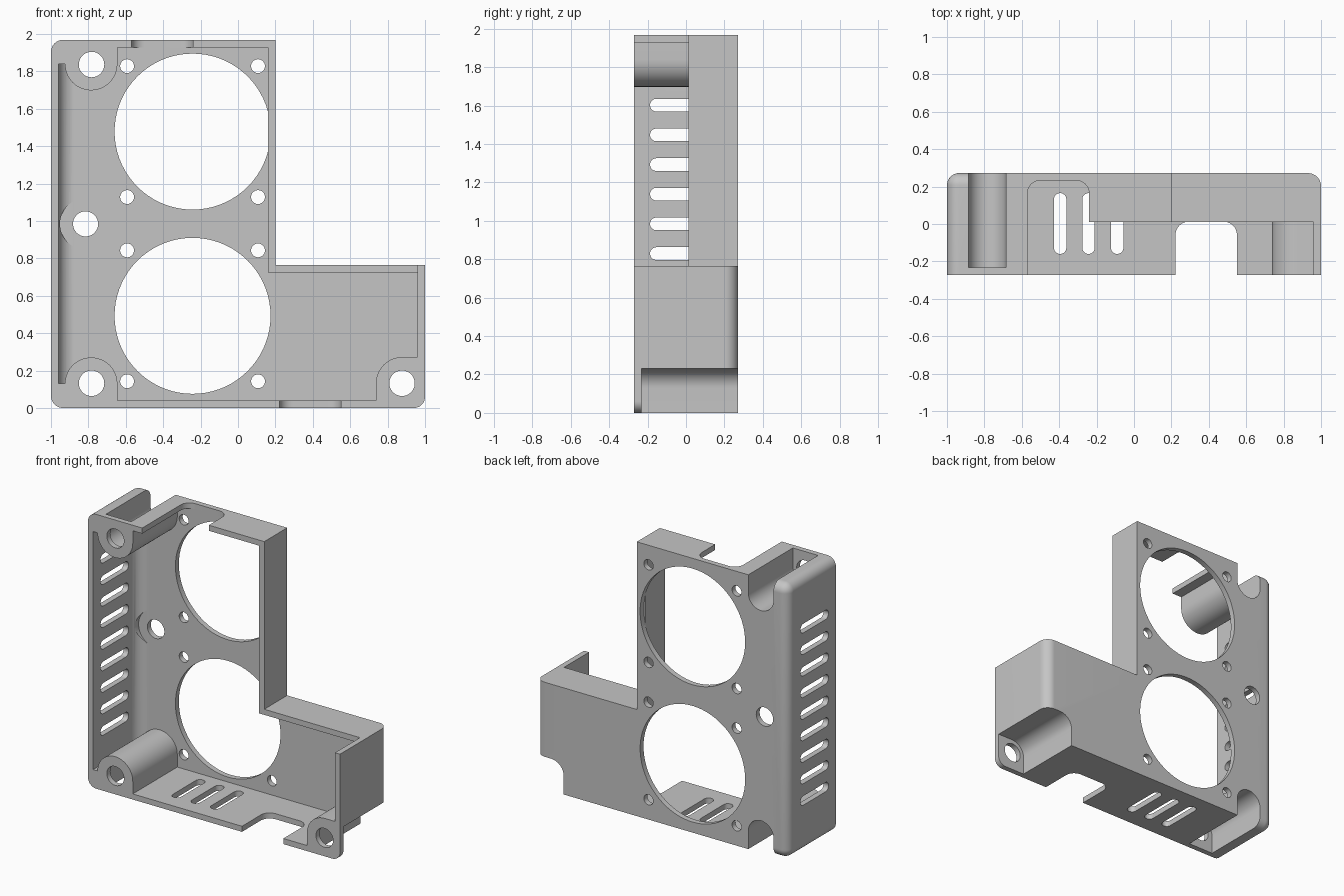
import bpy, bmesh
from math import pi, sin, cos
from mathutils import Vector

cube = bpy.data.objects.get("Cube")
if cube:
    bpy.data.objects.remove(cube, do_unlink=True)

H = 1.968      # height
D = 0.272      # half depth
FLOOR = 0.233  # inner face of the back plate
FLANGE = -0.233
STEP = 0.012   # front edge of the shallow walls


def rounded(points, seg=14):
    """Polygon whose points may carry a third value, the corner radius."""
    out = []
    for i, p in enumerate(points):
        here = Vector(p[:2])
        r = p[2] if len(p) > 2 else 0
        if not r:
            out.append(here)
            continue
        a = (Vector(points[i - 1][:2]) - here).normalized()
        b = (Vector(points[(i + 1) % len(points)][:2]) - here).normalized()
        centre = here + (a + b) * r
        for k in range(seg + 1):
            t = k / seg * pi / 2
            out.append(centre - b * r * cos(t) - a * r * sin(t))
    clean = []
    for v in out:
        if not clean or (v - clean[-1]).length > 1e-5:
            clean.append(v)
    if (clean[0] - clean[-1]).length < 1e-5:
        clean.pop()
    return clean


def finish(name, bm):
    bmesh.ops.recalc_face_normals(bm, faces=bm.faces)
    mesh = bpy.data.meshes.new(name)
    bm.to_mesh(mesh)
    bm.free()
    obj = bpy.data.objects.new(name, mesh)
    bpy.context.collection.objects.link(obj)
    return obj


def prism(name, points, axis, lo, hi):
    """Extrude a polygon along an axis."""
    place = {"x": lambda p, t: (t, p.x, p.y),
             "y": lambda p, t: (p.x, t, p.y),
             "z": lambda p, t: (p.x, p.y, t)}[axis]
    bm = bmesh.new()
    face = bm.faces.new([bm.verts.new(place(p, lo)) for p in rounded(points)])
    shift = Vector(place(Vector((0, 0)), hi - lo))
    ext = bmesh.ops.extrude_face_region(bm, geom=[face])
    bmesh.ops.translate(bm, vec=shift, verts=[g for g in ext["geom"] if isinstance(g, bmesh.types.BMVert)])
    return finish(name, bm)


def rounded_column(name, x0, x1, radius):
    """Full-height box whose left and back edges are rounded."""
    bm = bmesh.new()
    bmesh.ops.create_cube(bm, size=1)
    for v in bm.verts:
        v.co = (x1 if v.co.x > 0 else x0, D if v.co.y > 0 else -D, H if v.co.z > 0 else 0)

    def is_round(e):
        a, b = (v.co for v in e.verts)
        left, back = a.x + b.x < 2 * x0 + .001, a.y + b.y > 2 * D - .001
        level = abs(a.z - b.z) < .001
        along_y = abs(a.y - b.y) > .001
        return (left and back) or (left and along_y) or (back and level)

    bmesh.ops.bevel(bm, geom=[e for e in bm.edges if is_round(e)], offset=radius,
                    segments=12, profile=.5, affect="EDGES")
    return finish(name, bm)


def rect(x0, x1, y0, y1, r=0):
    return [(x0, y0, r), (x1, y0, r), (x1, y1, r), (x0, y1, r)]


def disc(x, z, r):
    return [(x + r * cos(k * pi / 36), z + r * sin(k * pi / 36)) for k in range(72)]


def combine(target, tool, operation="DIFFERENCE"):
    """Apply a boolean and discard the tool."""
    mod = target.modifiers.new("cut", "BOOLEAN")
    mod.operation, mod.solver, mod.object = operation, "EXACT", tool
    bpy.context.view_layer.update()
    deps = bpy.context.evaluated_depsgraph_get()
    mesh = bpy.data.meshes.new_from_object(target.evaluated_get(deps))
    target.modifiers.clear()
    target.data = mesh
    bpy.data.objects.remove(tool, do_unlink=True)


def flip(points):
    return [(p[0], H - p[1], *p[2:]) for p in points]


# Outer L-shaped block with a rounded right edge, joined to the rounded left column
body = prism("fan_housing", [(-.8, 0), (1, 0, .06), (1, .765), (.2, .765), (.2, H), (-.8, H)], "y", -D, D)
combine(body, prism("back_rounding", [(-.9, -.4), (1, -.4), (1, D, .07), (-.9, D)], "z", -.1, 2.1), "INTERSECT")
combine(body, rounded_column("left_column", -1, -.75, .065), "UNION")

# Cavity, with a filleted left side and solid screw bosses left standing
cavity = prism("cavity", [(-.96, .04), (.96, .04), (.96, .725), (.16, .725), (.16, H - .04), (-.96, H - .04)],
               "y", -.4, FLOOR)
combine(cavity, prism("inner_fillet", [(-.96, -.5), (1.1, -.5), (1.1, FLOOR), (-.96, FLOOR, .085)],
                      "z", -.1, 2.1), "INTERSECT")
left_boss = [(-1.1, -.1), (-.645, -.1), (-.645, .27, .14), (-.925, .27, .14), (-.925, .13), (-1.1, .13)]
right_boss = [(.738, -.1), (1.1, -.1), (1.1, .272), (.738, .272, .14)]
for outline in (left_boss, flip(left_boss), right_boss):
    combine(cavity, prism("boss", outline, "y", -.5, .4))
combine(body, cavity)

# Screw channels open to the back
left_channel = [(-.885, -.1), (-.685, -.1), (-.685, .23, .1), (-.885, .23, .1)]
right_channel = [(.78, -.1), (1.1, -.1), (1.1, .23), (.78, .23, .1)]
for outline in (left_channel, flip(left_channel), right_channel):
    combine(body, prism("channel", outline, "y", FLANGE, .4))

# Top and bottom cable notches, and the shallow walls on the upper right
combine(body, prism("top_notch", [(-.57, -.4), (-.24, -.4), (-.24, FLOOR, .07), (-.57, FLOOR, .07)], "z", 1.9, 2.1))
combine(body, prism("bottom_notch", [(.222, -.4), (.55, -.4), (.55, STEP, .07), (.222, STEP, .07)], "z", -.1, .1))
combine(body, prism("shallow_walls", [(-.3, 1.88), (.1, 1.88), (.1, .7), (.96, .7), (.96, .8),
                                      (.3, .8), (.3, 2.1), (-.3, 2.1)], "y", -.5, STEP))

# Fan openings with their screw holes
for z in (.4925, 1.4775):
    combine(body, prism("fan_opening", disc(-.243, z, .417), "y", FLOOR - .003, .4))
    for dx in (-.35, .35):
        for dz in (-.35, .35):
            combine(body, prism("fan_screw", disc(-.243 + dx, z + dz, .037), "y", FLOOR - .02, .4))

# Mounting holes
for x, z in ((-.783, .132), (-.783, H - .132), (.877, .132)):
    combine(body, prism("mount_hole", disc(x, z, .068), "y", -.4, FLANGE + .02))
combine(body, prism("middle_recess", disc(-.815, H / 2, .137), "y", -.4, FLOOR - .0005))
combine(body, prism("middle_hole", disc(-.815, H / 2, .067), "y", .1, .4))

# Vent slots in the left and bottom walls
for k in range(-4, 5):
    z = H / 2 + k * .1545
    combine(body, prism("side_vent", rect(-.187, .13, z - .033, z + .033, .0325), "x", -1.1, -.9))
for x in (-.395, -.243, -.09):
    combine(body, prism("bottom_vent", rect(x - .033, x + .033, -.16, .165, .0325), "z", -.1, .1))

# Plain grey plastic
grey = bpy.data.materials.new("grey_plastic")
grey.use_nodes = True
grey.diffuse_color = (.56, .56, .56, 1)
grey.node_tree.nodes["Principled BSDF"].inputs["Base Color"].default_value = (.56, .56, .56, 1)
body.data.materials.clear()
body.data.materials.append(grey)
for poly in body.data.polygons:
    poly.material_index = 0

bpy.ops.object.select_all(action="DESELECT")
body.select_set(True)
bpy.context.view_layer.objects.active = body
bpy.ops.object.shade_smooth_by_angle()
